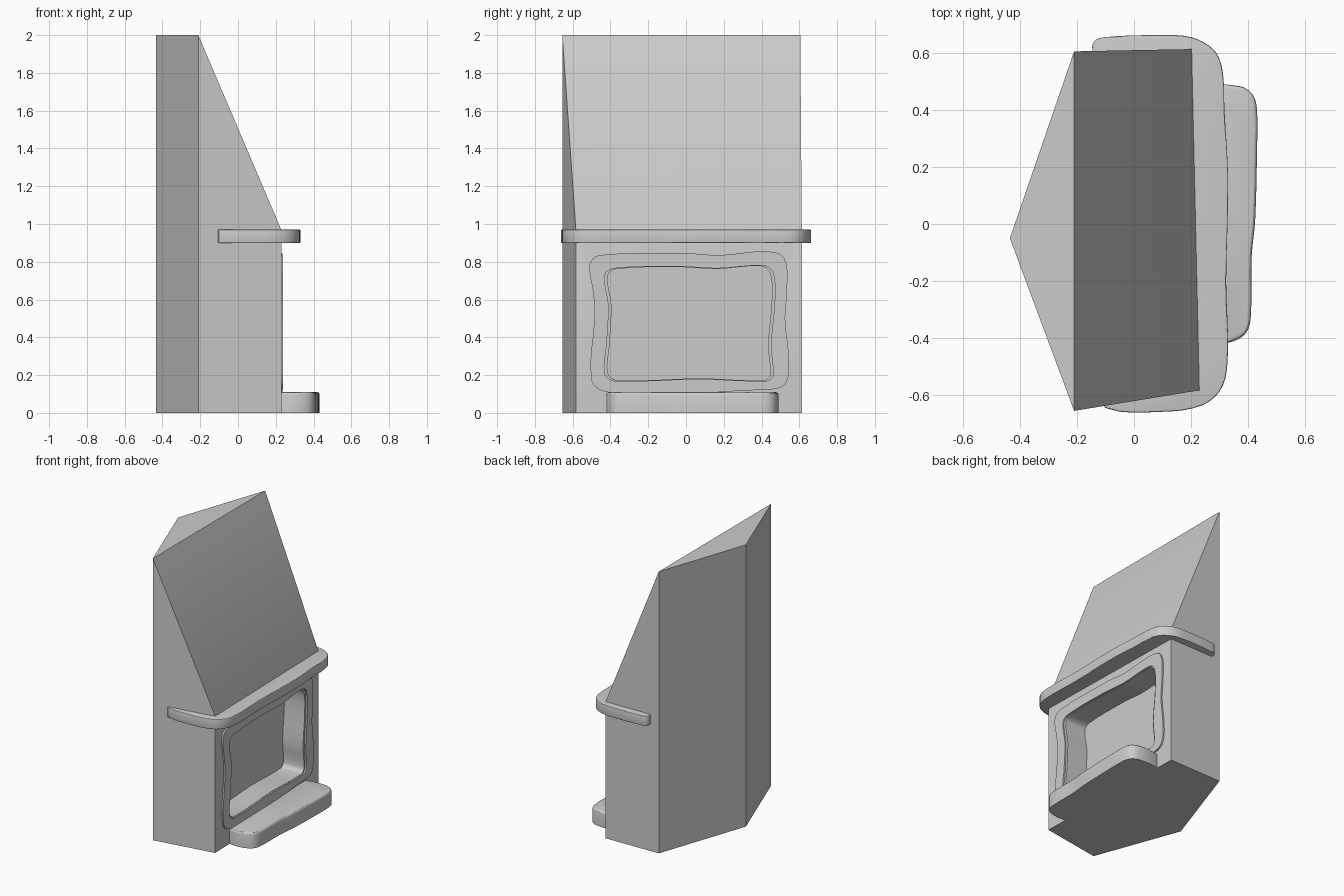
import bpy, bmesh, math
from mathutils import Vector

cube = bpy.data.objects.get("Cube")
if cube:
    bpy.data.objects.remove(cube, do_unlink=True)

plaster = bpy.data.materials.new("grey plaster")
plaster.use_nodes = True
grey = (0.6, 0.6, 0.6, 1)
plaster.diffuse_color = grey
plaster.node_tree.nodes["Principled BSDF"].inputs["Base Color"].default_value = grey


def rounded(points, steps=4):
    """Closed smooth outline running through the given points."""
    pts = [Vector(p) for p in points]
    n, out = len(pts), []
    for i in range(n):
        a, b, c, d = (pts[(i + k) % n] for k in (-1, 0, 1, 2))
        # tangents limited to the segment length, so corners stay tidy
        seg = (c - b).length
        t0, t1 = (c - a).normalized() * seg, (d - b).normalized() * seg
        for s in range(steps):
            t = s / steps
            out.append(b * (2*t**3 - 3*t*t + 1) + t0 * (t**3 - 2*t*t + t)
                       + c * (3*t*t - 2*t**3) + t1 * (t**3 - t*t))
    return out


def smooth(obj):
    bpy.ops.object.select_all(action='DESELECT')
    obj.select_set(True)
    bpy.context.view_layer.objects.active = obj
    bpy.ops.object.shade_smooth_by_angle(angle=math.radians(30))


def loft(name, rings, closed=False, top_faces=None, bevel_top=0, bevel_bottom=0):
    """Skin a stack of equal rings; cap the ends, or join last to first."""
    bm = bmesh.new()
    rows = [[bm.verts.new(p) for p in ring] for ring in rings]
    n = len(rows[0])
    pairs = list(zip(rows, rows[1:])) + ([(rows[-1], rows[0])] if closed else [])
    for low, high in pairs:
        for i in range(n):
            j = (i + 1) % n
            bm.faces.new((low[i], low[j], high[j], high[i]))
    if not closed:
        bm.faces.new(rows[0][::-1])
        for face in top_faces or [range(n)]:
            bm.faces.new([rows[-1][i] for i in face])
    bmesh.ops.recalc_face_normals(bm, faces=bm.faces)
    for row, width in ((rows[-1], bevel_top), (rows[0], bevel_bottom)):
        if width:
            rim = set(row)
            edges = [e for e in bm.edges if set(e.verts) <= rim]
            bmesh.ops.bevel(bm, geom=edges, offset=width, segments=3,
                            profile=0.5, affect='EDGES')
    mesh = bpy.data.meshes.new(name)
    bm.to_mesh(mesh)
    bm.free()
    mesh.materials.append(plaster)
    obj = bpy.data.objects.new(name, mesh)
    bpy.context.collection.objects.link(obj)
    smooth(obj)
    return obj


def level(outline, z):
    return [(p[0], p[1], z) for p in outline]


def on_front(outline, depth):
    """Stand a (y, z) outline on the slightly turned front wall."""
    return [(0.2155 - 0.0225 * y + depth, y, z) for y, z in outline]


# Chimney body: five-sided plan, a flat triangle on top and a slope to the mantel
plan = [(-.435, -.05), (-.21, -.655), (.229, -.583), (.202, .613), (-.21, .605)]
shoulder = [(x, y, 0.97 if x > 0 else 2) for x, y in plan]
body = loft("chimney_body", [level(plan, 0), shoulder],
            top_faces=[(4, 0, 1), (1, 2, 3, 4)])

# Firebox opening cut into the body, leaving a narrow ledge inside the frame
inner = rounded([(-.43, .73), (-.38, .765), (-.04, .775), (.165, .765), (.41, .78),
                 (.46, .745), (.47, .6), (.45, .36), (.46, .2), (.43, .17),
                 (.07, .18), (-.38, .17), (-.43, .21), (-.42, .36), (-.41, .57)])
hollow = [(0.02 + (y - 0.02) * 0.965, 0.475 + (z - 0.475) * 0.99) for y, z in inner]
cutter = loft("firebox_cutter", [on_front(hollow, -0.16), on_front(hollow, 0.1)])
cutter.hide_render = True
cut = body.modifiers.new("firebox", 'BOOLEAN')
cut.operation = 'DIFFERENCE'
cut.solver = 'EXACT'
cut.object = cutter
bpy.context.view_layer.objects.active = body
bpy.ops.object.modifier_apply(modifier=cut.name)
bpy.data.objects.remove(cutter, do_unlink=True)
smooth(body)

# Flat raised frame round the opening
outer = rounded([(-.51, .785), (-.46, .835), (0, .845), (.18, .835), (.42, .855),
                 (.52, .82), (.535, .65), (.525, .5), (.545, .28), (.53, .16),
                 (.46, .125), (-.41, .11), (-.5, .17), (-.485, .5), (-.49, .63)])
loft("firebox_frame", [on_front(outer, -0.01), on_front(outer, 0.011),
                       on_front(inner, 0.011), on_front(inner, -0.01)], closed=True)

# Mantel shelf wrapping round the front
shelf = rounded([(-.145, .6), (-.14, .64), (-.1, .655), (.08, .662), (.2, .655),
                 (.28, .61), (.31, .54), (.317, .4), (.33, .15), (.323, -.2),
                 (.329, -.45), (.31, -.57), (.24, -.635), (.1, -.658),
                 (-.1, -.645), (-.1, -.58), (-.05, 0)])
loft("mantel_shelf", [level(shelf, 0.9), level(shelf, 0.97)],
     bevel_top=0.004, bevel_bottom=0.004)

# Hearth slab on the floor
slab = rounded([(.15, -.38), (.25, -.42), (.335, -.415), (.39, -.385), (.409, -.33),
                (.412, -.12), (.425, .02), (.431, .25), (.431, .4), (.415, .455),
                (.37, .483), (.25, .485), (.15, .44)])
loft("hearth_slab", [level(slab, 0), level(slab, 0.11)], bevel_top=0.015)
